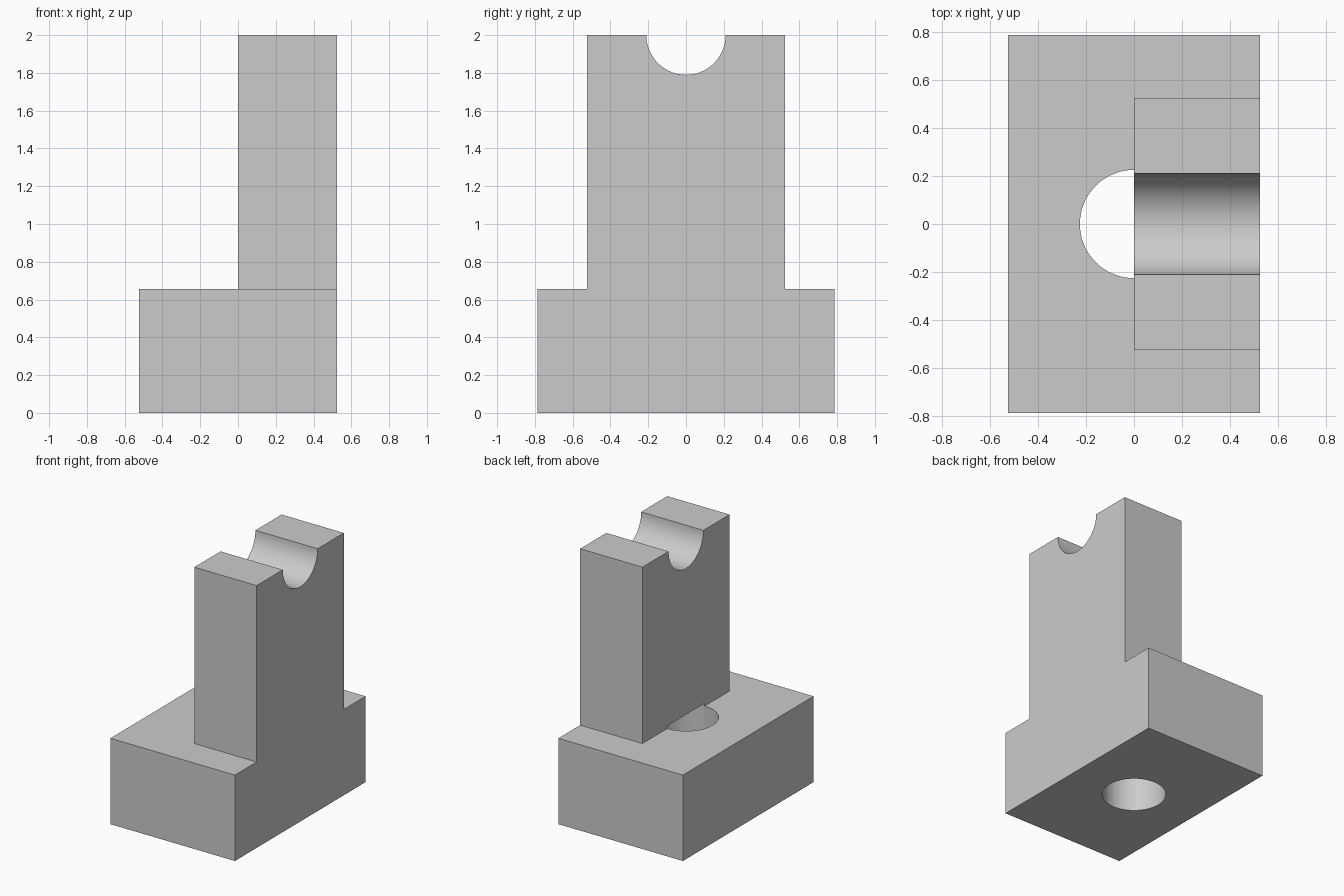
import bpy, bmesh, math
from mathutils import Vector

if "Cube" in bpy.data.objects:
    bpy.data.objects.remove(bpy.data.objects["Cube"])

HX, HY, BASE_Z, TOP_Z = 0.525, 0.787, 0.655, 2.0   # base half sizes, heights
COL_Y, GROOVE_R, HOLE_R = 0.525, 0.21, 0.225

grey = bpy.data.materials.new("light_grey")
grey.diffuse_color = (0.6, 0.6, 0.6, 1)
grey.use_nodes = True
grey.node_tree.nodes["Principled BSDF"].inputs["Base Color"].default_value = grey.diffuse_color


def to_object(bm, name):
    mesh = bpy.data.meshes.new(name)
    bm.to_mesh(mesh)
    bm.free()
    obj = bpy.data.objects.new(name, mesh)
    bpy.context.collection.objects.link(obj)
    mesh.materials.append(grey)
    return obj


def extrude(bm, faces, dx, keep):
    """Push faces along x and return the moved faces."""
    geom = bmesh.ops.extrude_face_region(bm, geom=faces, use_keep_orig=keep)["geom"]
    verts = [g for g in geom if isinstance(g, bmesh.types.BMVert)]
    bmesh.ops.translate(bm, verts=verts, vec=Vector((dx, 0, 0)))
    return [g for g in geom if isinstance(g, bmesh.types.BMFace)]


# Side profile: base rectangle plus upright with a half-round groove on top
bm = bmesh.new()
vert = lambda y, z: bm.verts.new((HX, y, z))
foot_l, foot_r = vert(-COL_Y, BASE_Z), vert(COL_Y, BASE_Z)
base_ring = [vert(-HY, 0), vert(HY, 0), vert(HY, BASE_Z), foot_r, foot_l, vert(-HY, BASE_Z)]
N = 32
groove = [vert(GROOVE_R * math.cos(math.pi * i / N),
               TOP_Z - GROOVE_R * math.sin(math.pi * i / N)) for i in range(N + 1)]
faces = [bm.faces.new(base_ring),
         bm.faces.new([foot_l, foot_r, vert(COL_Y, TOP_Z)] + groove + [vert(-COL_Y, TOP_Z)])]

# Upright depth first, then the base carries on to the left
moved = extrude(bm, faces, -HX, True)
base_face = min(moved, key=lambda f: f.calc_center_median().z)
extrude(bm, [base_face], -HX, False)
bmesh.ops.recalc_face_normals(bm, faces=bm.faces)
bmesh.ops.dissolve_limit(bm, angle_limit=math.radians(1), verts=bm.verts, edges=bm.edges)
block = to_object(bm, "bearing_block")

# Round hole through the base, nicking the foot of the upright
bm = bmesh.new()
bmesh.ops.create_cone(bm, cap_ends=True, segments=64, radius1=HOLE_R, radius2=HOLE_R, depth=1)
bmesh.ops.translate(bm, verts=bm.verts, vec=(0, 0, 0.675 - 0.5))
cutter = to_object(bm, "hole_cutter")
cutter.hide_render = True

cut = block.modifiers.new("hole", 'BOOLEAN')
cut.operation, cut.solver, cut.object = 'DIFFERENCE', 'EXACT', cutter
bpy.context.view_layer.objects.active = block
block.select_set(True)
bpy.ops.object.modifier_apply(modifier=cut.name)
bpy.data.objects.remove(cutter)
bpy.ops.object.shade_smooth_by_angle(angle=math.radians(30))
